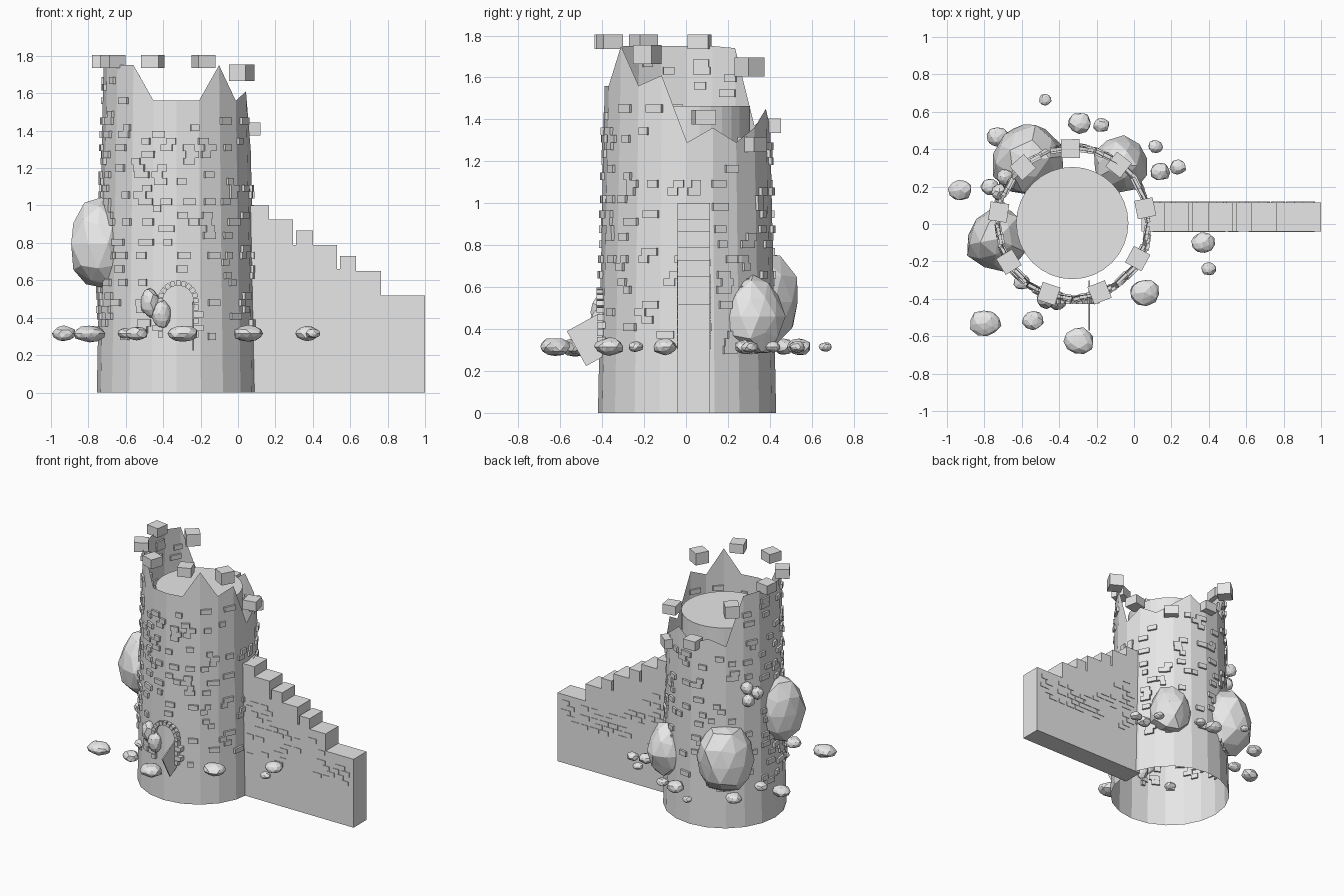
import bpy
import bmesh
import math
import random
from mathutils import Matrix, Vector

random.seed(7)
default = bpy.data.objects.get("Cube")
if default:
    bpy.data.objects.remove(default, do_unlink=True)

stone = bpy.data.materials.new("grey_stone")
stone.use_nodes = True
STONE_COLOUR = (0.8, 0.8, 0.8, 1)
stone.diffuse_color = STONE_COLOUR
stone.node_tree.nodes["Principled BSDF"].inputs["Base Color"].default_value = STONE_COLOUR

AXIS = Vector((-0.33, 0.005, 0))
SIDES = 20


def radius_at(z):
    return 0.425 - 0.0205 * z


def on_tower(angle, z, extra=0.0):
    r = radius_at(z) + extra
    return AXIS + Vector((r * math.cos(angle), r * math.sin(angle), z))


def finish(bm, name):
    mesh = bpy.data.meshes.new(name)
    bm.to_mesh(mesh)
    bm.free()
    mesh.materials.append(stone)
    obj = bpy.data.objects.new(name, mesh)
    bpy.context.collection.objects.link(obj)
    return obj


def add_box(bm, centre, size, rotation=Matrix()):
    matrix = Matrix.Translation(centre) @ rotation @ Matrix.Diagonal((*size, 1))
    bmesh.ops.create_cube(bm, size=1, matrix=matrix)


def turn(angle, axis="Z"):
    return Matrix.Rotation(angle, 4, axis)


# Tapered tower shell with a broken top edge, starting at the front
rim = [1.56, 1.56, 1.75, 1.56, 1.61, 1.29, 1.36, 1.29, 1.36, 1.45,
       1.36, 1.42, 1.37, 1.74, 1.75, 1.75, 1.75, 1.75, 1.75, 1.56]
bm = bmesh.new()
columns = []
for i, height in enumerate(rim):
    angle = math.tau * i / SIDES - math.pi / 2
    columns.append([bm.verts.new(on_tower(angle, z)) for z in (0, height)])
for a, b in zip(columns, columns[1:] + columns[:1]):
    bm.faces.new((a[0], b[0], b[1], a[1]))
finish(bm, "tower_wall")

# Inner drum that carries the upper floor
bm = bmesh.new()
bmesh.ops.create_cone(bm, cap_ends=True, segments=32, radius1=0.3, radius2=0.3,
                      depth=0.5, matrix=Matrix.Translation(AXIS + Vector((0, 0, 1.215))))
finish(bm, "upper_floor")

# Nine battlement blocks in a ring
bm = bmesh.new()
block_heights = [1.41, 1.28, 1.37, 1.65, 1.77, 1.77, 1.77, 1.77, 1.71]
for i, z in enumerate(block_heights):
    angle = math.radians(11.5 + 40 * i)
    tall = 0.09 if z in (1.65, 1.71) else 0.07
    add_box(bm, AXIS + Vector((0.398 * math.cos(angle), 0.398 * math.sin(angle), z)),
            (0.1, 0.1, tall), turn(angle))
finish(bm, "battlement_blocks")

# Loose bricks standing proud of the tower facets
bm = bmesh.new()
ROW = 0.036
for facet in range(SIDES):
    angle = math.tau * (facet + 0.5) / SIDES - math.pi / 2
    tangent = Vector((-math.sin(angle), math.cos(angle), 0))
    top = min(rim[facet], rim[(facet + 1) % SIDES]) - 0.06
    z = 0.3
    while z < top:
        by_door = facet in (0, SIDES - 1) and z < 0.65
        if random.random() < 0.33 and not by_door:
            centre = on_tower(angle, z, -0.004) + tangent * random.uniform(-0.04, 0.04)
            add_box(bm, centre, (0.028, random.uniform(0.04, 0.085), ROW), turn(angle))
        z += ROW
finish(bm, "tower_bricks")

# Stepped side wall, extruded from its outline
steps = [(0.165, 1.0), (0.295, 0.925), (0.31, 0.79), (0.4, 0.865), (0.53, 0.79),
         (0.545, 0.66), (0.63, 0.73), (0.765, 0.65), (1.0, 0.52)]
WALL_FRONT, WALL_BACK = -0.04, 0.115
outline = [(0.04, 0)]
x = 0.04
for end, height in steps:
    outline += [(x, height), (end, height)]
    x = end
outline.append((x, 0))
bm = bmesh.new()
face = bm.faces.new([bm.verts.new((px, WALL_FRONT, pz)) for px, pz in outline])
extruded = bmesh.ops.extrude_face_region(bm, geom=[face])
bmesh.ops.translate(bm, vec=(0, WALL_BACK - WALL_FRONT, 0),
                    verts=[g for g in extruded["geom"] if isinstance(g, bmesh.types.BMVert)])
bmesh.ops.recalc_face_normals(bm, faces=bm.faces)
finish(bm, "stepped_wall")

# Shallow bricks on both faces of the side wall
bm = bmesh.new()
for side in (WALL_FRONT, WALL_BACK):
    for row in range(18):
        z = 0.32 + row * ROW
        x = 0.13 + 0.04 * (row % 2)
        while x < 0.95:
            room = min(h for end, h in steps if end > x - 0.05 and end - x < 0.25)
            if z < room - 0.03 and random.random() < 0.4:
                add_box(bm, Vector((x, side, z)), (random.uniform(0.05, 0.08), 0.008, ROW * 0.9))
            x += 0.08
finish(bm, "side_wall_bricks")

# Doorway: ring of arch stones and two jambs
DOOR_X, SPRING, ARCH = -0.32, 0.49, 0.095
bm = bmesh.new()
for i in range(11):
    a = math.pi * i / 10
    centre = Vector((DOOR_X + ARCH * math.cos(a), -0.408, SPRING + ARCH * math.sin(a)))
    add_box(bm, centre, (0.028, 0.04, 0.025), turn(-a, "Y"))
for side in (-1, 1):
    for i in range(5):
        width = 0.055 if i % 2 else 0.028
        add_box(bm, Vector((DOOR_X + side * (ARCH + width / 2 - 0.014), -0.405, 0.31 + i * ROW)),
                (width, 0.04, ROW * 0.9))
finish(bm, "door_arch")

# Broken door leaf hanging open and tilted
bm = bmesh.new()
add_box(bm, Vector((-0.24, -0.435, 0.355)), (0.008, 0.19, 0.2), turn(math.radians(-61), "X"))
finish(bm, "door_leaf")


def add_rock(name, centre, radii):
    bm = bmesh.new()
    bmesh.ops.create_icosphere(bm, subdivisions=2, radius=1)
    spin = turn(random.uniform(0, math.tau))
    for v in bm.verts:
        v.co = spin @ (v.co * random.uniform(0.88, 1.06))
        v.co = Vector(c * r for c, r in zip(v.co, radii)) + Vector(centre)
    finish(bm, name)


# Three boulders leaning on the tower
add_rock("boulder_side", (-0.73, -0.08, 0.795), (0.175, 0.175, 0.255))
add_rock("boulder_back", (-0.565, 0.34, 0.53), (0.205, 0.205, 0.25))
add_rock("boulder_corner", (-0.07, 0.32, 0.46), (0.155, 0.15, 0.195))

# Rubble lying around the tower: x, y, size
rubble = [(-0.475, 0.665, 0.035), (-0.29, 0.54, 0.065), (-0.175, 0.53, 0.045),
          (-0.73, 0.465, 0.06), (0.115, 0.415, 0.04), (0.14, 0.28, 0.055),
          (0.235, 0.305, 0.045), (-0.93, 0.18, 0.065), (-0.795, -0.53, 0.085),
          (-0.54, -0.515, 0.06), (-0.295, -0.625, 0.085), (0.055, -0.365, 0.08),
          (0.37, -0.1, 0.065), (0.4, -0.24, 0.04), (-0.6, -0.31, 0.045),
          (-0.77, 0.2, 0.05)]
for i, (x, y, size) in enumerate(rubble):
    add_rock(f"rubble_{i + 1}", (x, y, 0.315), (size, size * 0.9, min(0.045, size * 0.65)))

# Stones piled by the door and lodged high on the side
for i, spot in enumerate([(-0.47, -0.4, 0.48), (-0.41, -0.41, 0.42)]):
    add_rock(f"door_stone_{i + 1}", spot, (0.055, 0.055, 0.08))
for i, spot in enumerate([(-0.69, 0.25, 1.06), (-0.72, 0.17, 1.0), (-0.68, 0.22, 0.95)]):
    add_rock(f"lodged_stone_{i + 1}", spot, (0.045, 0.045, 0.05))
